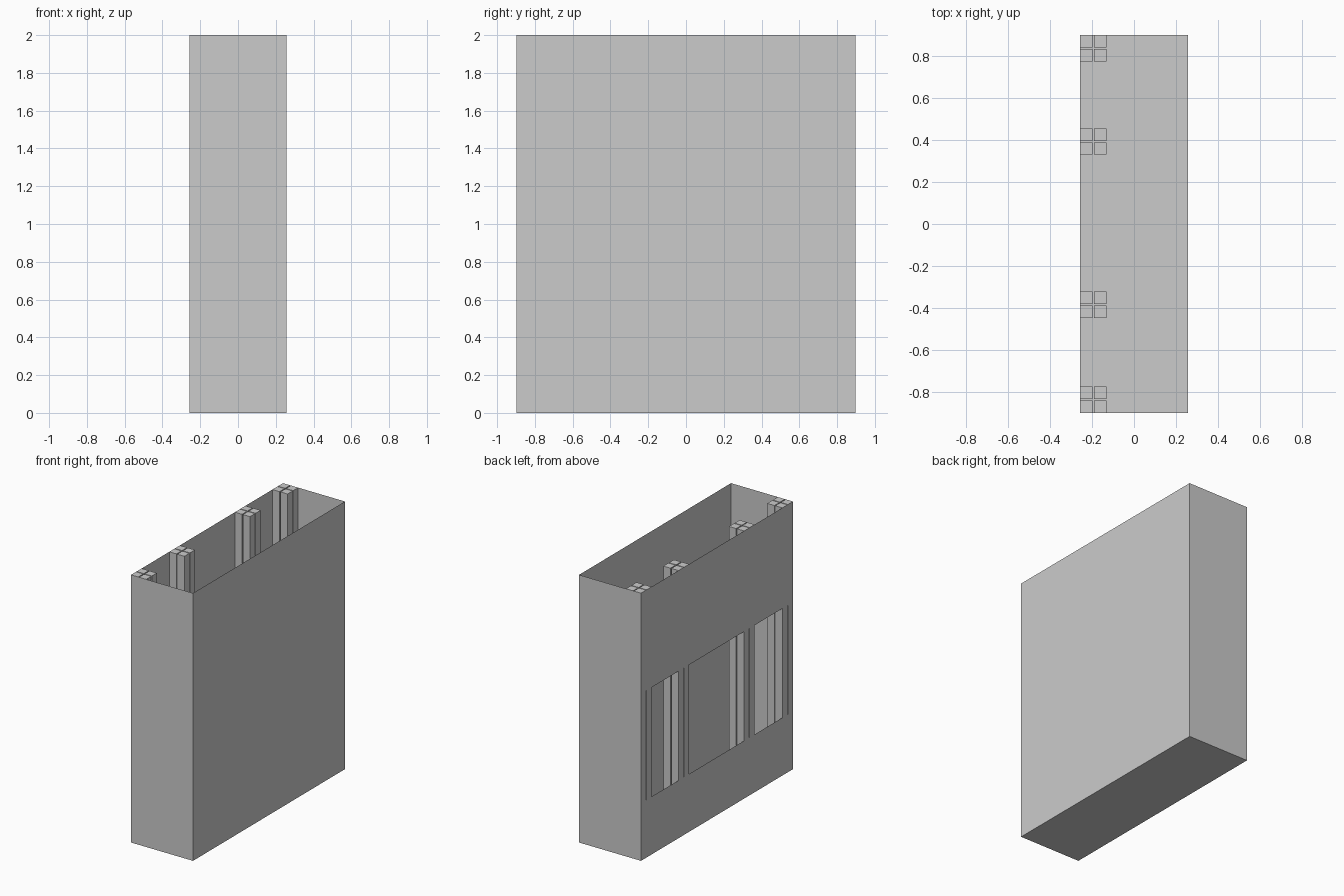
import bpy, bmesh

if "Cube" in bpy.data.objects:
    bpy.data.objects.remove(bpy.data.objects["Cube"])

X, Y, H = 0.256, 0.897, 2.0       # half width, half length, height
WIN_LOW, WIN_HIGH = 0.432, 1.248  # long opening in the left wall
POST, PITCH = 0.059, 0.066        # post side and spacing within a cluster


def mesh_object(name, bm):
    mesh = bpy.data.meshes.new(name)
    bm.to_mesh(mesh)
    bm.free()
    obj = bpy.data.objects.new(name, mesh)
    bpy.context.collection.objects.link(obj)
    return obj


def panel(name, *corners):
    bm = bmesh.new()
    bm.faces.new([bm.verts.new(c) for c in corners])
    return mesh_object(name, bm)


def box(name, x0, y0, z0, sx, sy, sz):
    bm = bmesh.new()
    bmesh.ops.create_cube(bm, size=1)
    for v in bm.verts:
        v.co = (x0 + (v.co.x + 0.5) * sx, y0 + (v.co.y + 0.5) * sy, z0 + (v.co.z + 0.5) * sz)
    return mesh_object(name, bm)


# Thin open-topped shell
panel("floor", (-X, -Y, 0), (-X, Y, 0), (X, Y, 0), (X, -Y, 0))
panel("front_wall", (-X, -Y, 0), (X, -Y, 0), (X, -Y, H), (-X, -Y, H))
panel("back_wall", (X, Y, 0), (-X, Y, 0), (-X, Y, H), (X, Y, H))
panel("right_wall", (X, -Y, 0), (X, Y, 0), (X, Y, H), (X, -Y, H))

# Left wall, open between a lower and an upper band
for name, z0, z1 in (("left_wall_lower", 0, WIN_LOW), ("left_wall_upper", WIN_HIGH, H)):
    panel(name, (-X, Y, z0), (-X, -Y, z0), (-X, -Y, z1), (-X, Y, z1))

# Four clusters of 2 x 2 square posts along the left wall
for n, y0 in enumerate((-Y, -0.446, 0.329, Y - PITCH - POST)):
    for i in range(2):
        for j in range(2):
            box(f"post_{n + 1}_{i}{j}", -X + i * PITCH, y0 + j * PITCH, 0, POST, POST, H)
